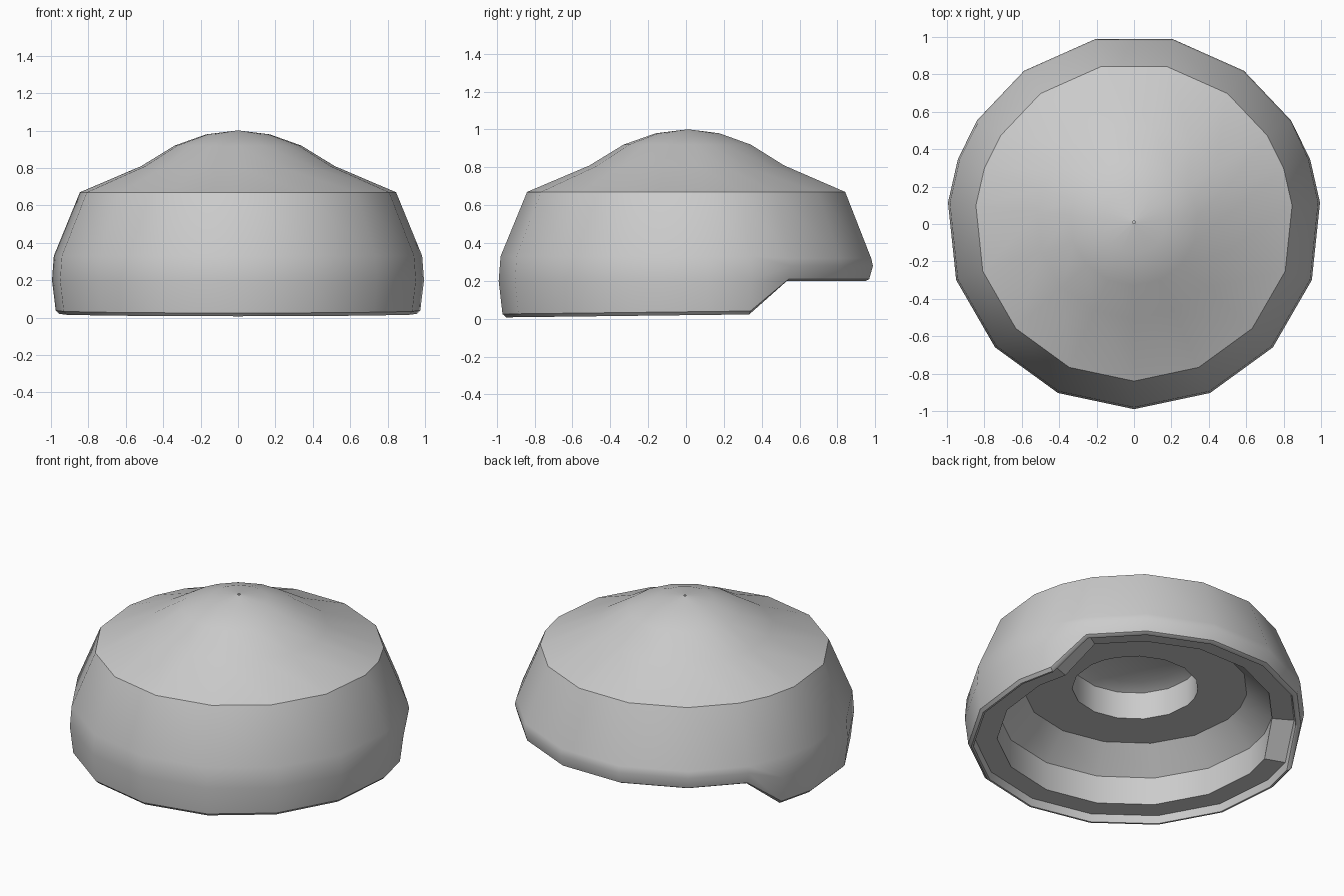
import bpy, bmesh
from math import radians, sin, cos

if "Cube" in bpy.data.objects:
    bpy.data.objects.remove(bpy.data.objects["Cube"])

# Fifteen-sided outline, with the 30 degree corner split in two where the back notch begins
half = [-66, -42, -18, 6, 19.7, 33, 54, 78]
angles = [-90] + half + [180 - a for a in reversed(half)]
CENTRE_Y = 0.01

# Profile rows: radius, height at the front, height over the raised back edge
profile = [
    # domed top
    (0.008, 1.0, 1.0), (0.17, 0.98, 0.98), (0.34, 0.92, 0.92),
    (0.52, 0.81, 0.81), (0.85, 0.67, 0.67),
    # outer wall and rim
    (0.99, 0.33, 0.32), (1.0, 0.2, 0.28), (0.98, 0.025, 0.21), (0.962, 0.007, 0.2),
    # stepped underside
    (0.95, 0.007, 0.2), (0.94, 0.055, 0.235), (0.81, 0.055, 0.238),
    (0.81, 0.24, 0.245), (0.66, 0.39, 0.39),
    # central recess
    (0.37, 0.39, 0.39), (0.37, 0.565, 0.565), (0.30, 0.6, 0.6),
]


def ring(bm, r, z_front, z_back):
    verts = []
    for a in angles:
        x, y = r * cos(radians(a)), r * sin(radians(a)) + CENTRE_Y
        is_back = 30 < a < 150
        z = z_back if is_back else z_front
        if z < 0.1:
            z += 0.012 * (y + 0.97)  # rim rises slightly towards the back
        verts.append(bm.verts.new((x, y, z)))
    return verts


bm = bmesh.new()
rings = [ring(bm, *row) for row in profile]
n = len(angles)
for upper, lower in zip(rings, rings[1:]):
    for i in range(n):
        j = (i + 1) % n
        bm.faces.new((upper[i], lower[i], lower[j], upper[j]))
bm.faces.new(list(reversed(rings[-1])))

mesh = bpy.data.meshes.new("domed_cap")
bm.to_mesh(mesh)
bm.free()
cap = bpy.data.objects.new("domed_cap", mesh)
bpy.context.collection.objects.link(cap)

# Smooth sides with a crisp shoulder and steps
bpy.context.view_layer.objects.active = cap
cap.select_set(True)
bpy.ops.object.shade_smooth_by_angle(angle=radians(35))
